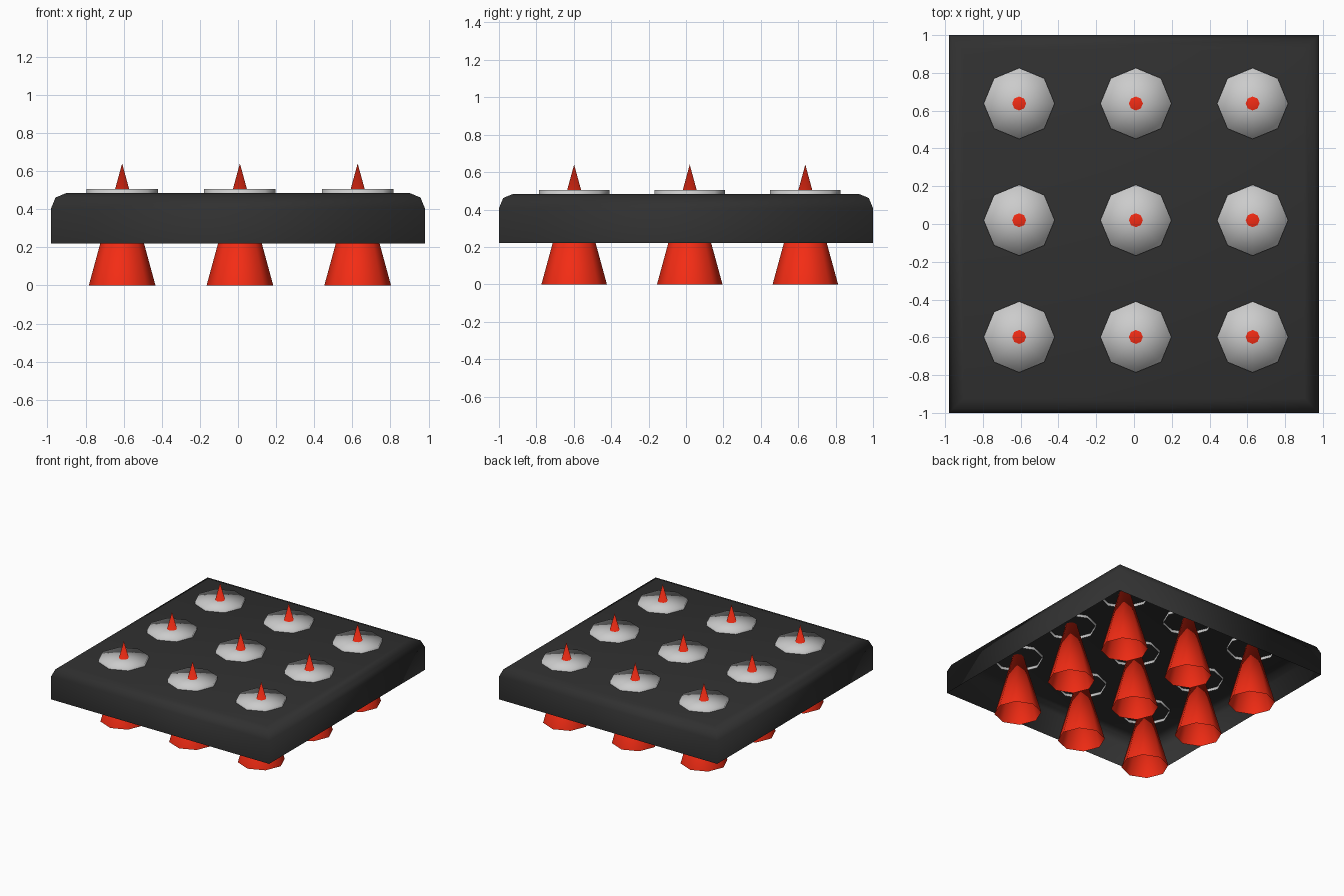
import bpy, bmesh

if "Cube" in bpy.data.objects:
    bpy.data.objects.remove(bpy.data.objects["Cube"])


def material(name, rgb):
    m = bpy.data.materials.new(name)
    m.diffuse_color = (*rgb, 1)
    m.use_nodes = True
    m.node_tree.nodes["Principled BSDF"].inputs["Base Color"].default_value = m.diffuse_color
    return m


BLACK = material("black_rubber", (0.03, 0.03, 0.03))
RED = material("red_plastic", (0.9, 0.025, 0.007))


def finish(bm, name, mat=None):
    for f in bm.faces:
        f.smooth = True
    mesh = bpy.data.meshes.new(name)
    bm.to_mesh(mesh)
    bm.free()
    if mat:
        mesh.materials.append(mat)
    return mesh


def place(mesh, name, loc=(0, 0, 0)):
    ob = bpy.data.objects.new(name, mesh)
    ob.location = loc
    bpy.context.collection.objects.link(ob)


def top_faces(bm, up=1):
    bm.normal_update()
    return [f for f in bm.faces if f.normal.z * up > 0.99]


# Tray: open-bottomed box with a rounded top rim
bm = bmesh.new()
bmesh.ops.create_cube(bm, size=1)
for v in bm.verts:
    v.co = (v.co.x * 1.96, v.co.y * 2.0, 0.22 if v.co.z < 0 else 0.484)
bmesh.ops.delete(bm, geom=top_faces(bm, -1), context='FACES_ONLY')
rim = list(top_faces(bm)[0].edges)
bmesh.ops.bevel(bm, geom=rim, offset=0.077, segments=2, profile=0.5,
                affect='EDGES', clamp_overlap=True)
place(finish(bm, "tray", BLACK), "tray")

# Washer: shallow octagonal cap, open underneath
bm = bmesh.new()
bmesh.ops.create_cone(bm, cap_ends=True, segments=8, radius1=0.188,
                      radius2=0.188, depth=0.045)
bmesh.ops.translate(bm, vec=(0, 0, 0.4825), verts=bm.verts)
bmesh.ops.delete(bm, geom=top_faces(bm, -1), context='FACES_ONLY')
bmesh.ops.poke(bm, faces=top_faces(bm))
washer = finish(bm, "washer")

# Spike: hollow eight-sided cone through the tray
bm = bmesh.new()
bmesh.ops.create_cone(bm, cap_ends=False, segments=8, radius1=0.175,
                      radius2=0, depth=0.64)
bmesh.ops.translate(bm, vec=(0, 0, 0.32), verts=bm.verts)
bmesh.ops.remove_doubles(bm, verts=bm.verts, dist=0.0001)
spike = finish(bm, "spike", RED)

# Three by three grid
for i in range(3):
    for j in range(3):
        loc = (0.01 + (i - 1) * 0.618, 0.02 + (j - 1) * 0.618, 0)
        place(washer, f"washer_{i}_{j}", loc)
        place(spike, f"spike_{i}_{j}", loc)
